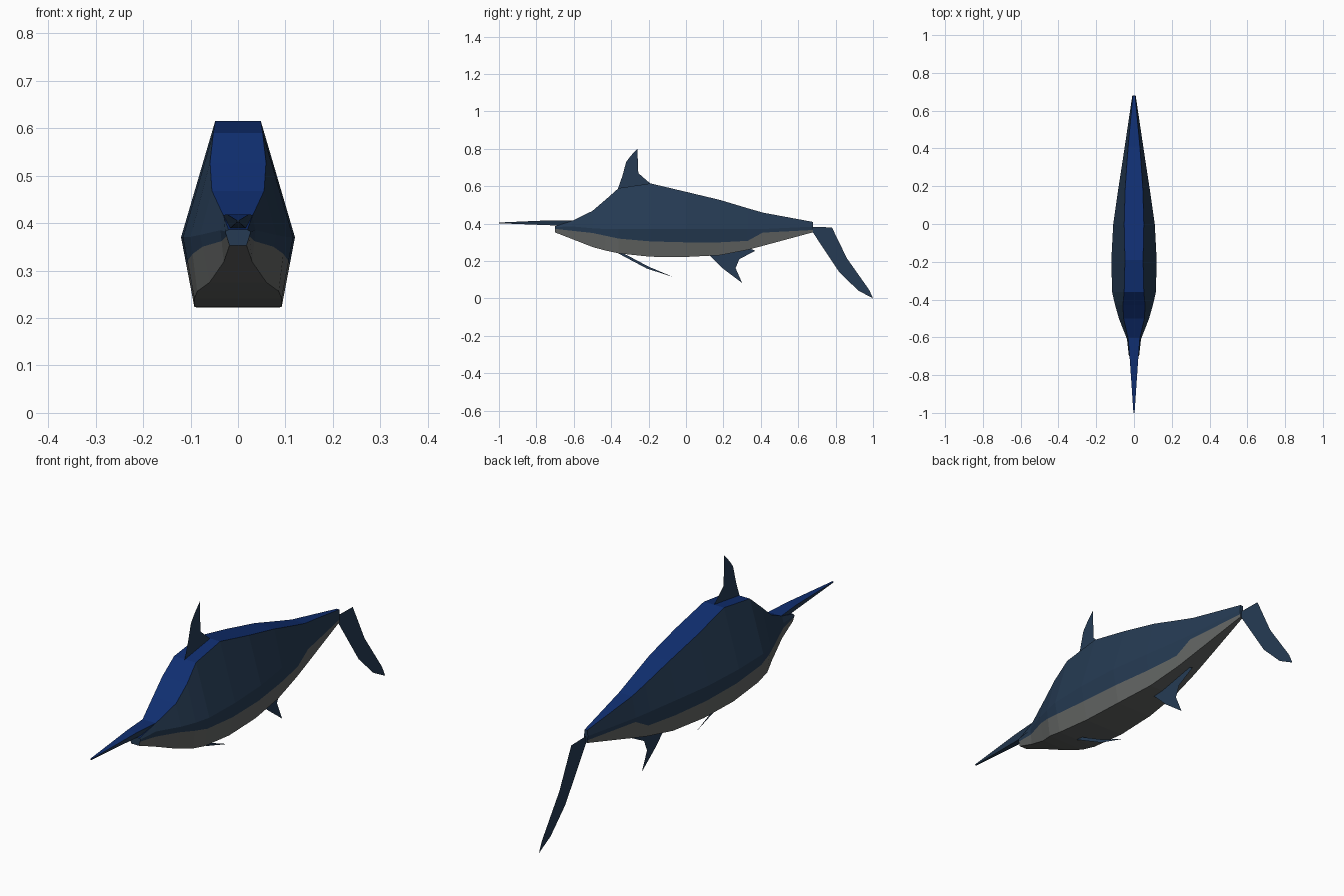
import bpy, bmesh


def material(name, rgb):
    m = bpy.data.materials.new(name)
    m.diffuse_color = (*rgb, 1)
    return m


FLANK = material("slate blue", (0.019, 0.044, 0.088))
BACK = material("deep blue", (0.005, 0.028, 0.165))
BELLY = material("belly grey", (0.125, 0.132, 0.128))


def finish(bm, name, mats):
    me = bpy.data.meshes.new(name)
    bm.to_mesh(me)
    bm.free()
    for m in mats:
        me.materials.append(m)
    ob = bpy.data.objects.new(name, me)
    bpy.context.collection.objects.link(ob)
    return ob


def loft(name, sections, band_slots, end_slot=0):
    """Skin mirrored cross-sections; each is (y, [(half_width, z) top to bottom])."""
    bm = bmesh.new()
    rings = []
    for y, half in sections:
        pts = [(w, z) for w, z in half] + [(-w, z) for w, z in reversed(half)]
        rings.append([bm.verts.new((w, y, z)) for w, z in pts])
    n = len(rings[0])
    for a, b in zip(rings, rings[1:]):
        for i in range(n):
            j = (i + 1) % n
            f = bm.faces.new((a[i], a[j], b[j], b[i]))
            f.material_index = band_slots[i]
    for ring in (rings[0], rings[-1]):
        bm.faces.new(ring).material_index = end_slot
    bmesh.ops.recalc_face_normals(bm, faces=bm.faces)
    return finish(bm, name, [FLANK, BACK, BELLY])


def fin(name, outline):
    """Flat fin on the centre plane, outline in (y, z)."""
    bm = bmesh.new()
    f = bm.faces.new([bm.verts.new((0, y, z)) for y, z in outline])
    bm.normal_update()
    if f.normal.x < 0:
        f.normal_flip()
    bmesh.ops.triangulate(bm, faces=bm.faces[:])
    return finish(bm, name, [FLANK])


# Body: y, back z/half width, widest z/half width, colour line z, belly z/half width
stations = [
    (-0.70, 0.386, 0.020, 0.382, 0.027, 0.372, 0.353, 0.018),
    (-0.61, 0.414, 0.030, 0.385, 0.037, 0.362, 0.318, 0.030),
    (-0.50, 0.468, 0.055, 0.375, 0.080, 0.350, 0.275, 0.060),
    (-0.43, 0.528, 0.059, 0.371, 0.100, 0.335, 0.256, 0.086),
    (-0.36, 0.590, 0.052, 0.370, 0.116, 0.320, 0.241, 0.092),
    (-0.19, 0.615, 0.048, 0.370, 0.120, 0.305, 0.223, 0.092),
    (0.00, 0.570, 0.052, 0.370, 0.110, 0.300, 0.222, 0.084),
    (0.18, 0.527, 0.047, 0.370, 0.084, 0.300, 0.231, 0.064),
    (0.33, 0.482, 0.037, 0.370, 0.061, 0.308, 0.260, 0.046),
    (0.41, 0.459, 0.031, 0.371, 0.049, 0.352, 0.281, 0.037),
    (0.68, 0.409, 0.006, 0.384, 0.009, 0.366, 0.354, 0.006),
]
sections = []
for y, zt, wt, zm, wm, zc, zb, wb in stations:
    wc = wm + (wb - wm) * (zm - zc) / (zm - zb)
    sections.append((y, [(wt, zt), (wm, zm), (wc, zc), (wb, zb)]))
loft("body", sections, [0, 0, 2, 2, 2, 0, 0, 1])

# Bill: long tapering blade above the lower jaw
loft("bill", [
    (-1.00, [(0.003, 0.406), (0.002, 0.402)]),
    (-0.72, [(0.022, 0.418), (0.014, 0.391)]),
    (-0.58, [(0.033, 0.417), (0.024, 0.386)]),
], [0, 0, 0, 1])

# Fins
fin("dorsal_fin", [(-0.37, 0.57), (-0.34, 0.655), (-0.32, 0.73), (-0.295, 0.763),
                   (-0.26, 0.80), (-0.255, 0.67), (-0.18, 0.605)])
fin("anal_fin", [(0.12, 0.235), (0.20, 0.158), (0.30, 0.083), (0.265, 0.162),
                 (0.285, 0.21), (0.37, 0.255), (0.33, 0.272), (0.18, 0.24)])
fin("pelvic_fin", [(-0.37, 0.245), (-0.21, 0.16), (-0.07, 0.115), (-0.20, 0.170), (-0.33, 0.239)])
fin("tail_fin", [(0.675, 0.382), (0.78, 0.38), (0.86, 0.215), (0.98, 0.045), (1.0, 0.0),
                 (0.92, 0.043), (0.82, 0.14), (0.675, 0.358)])
